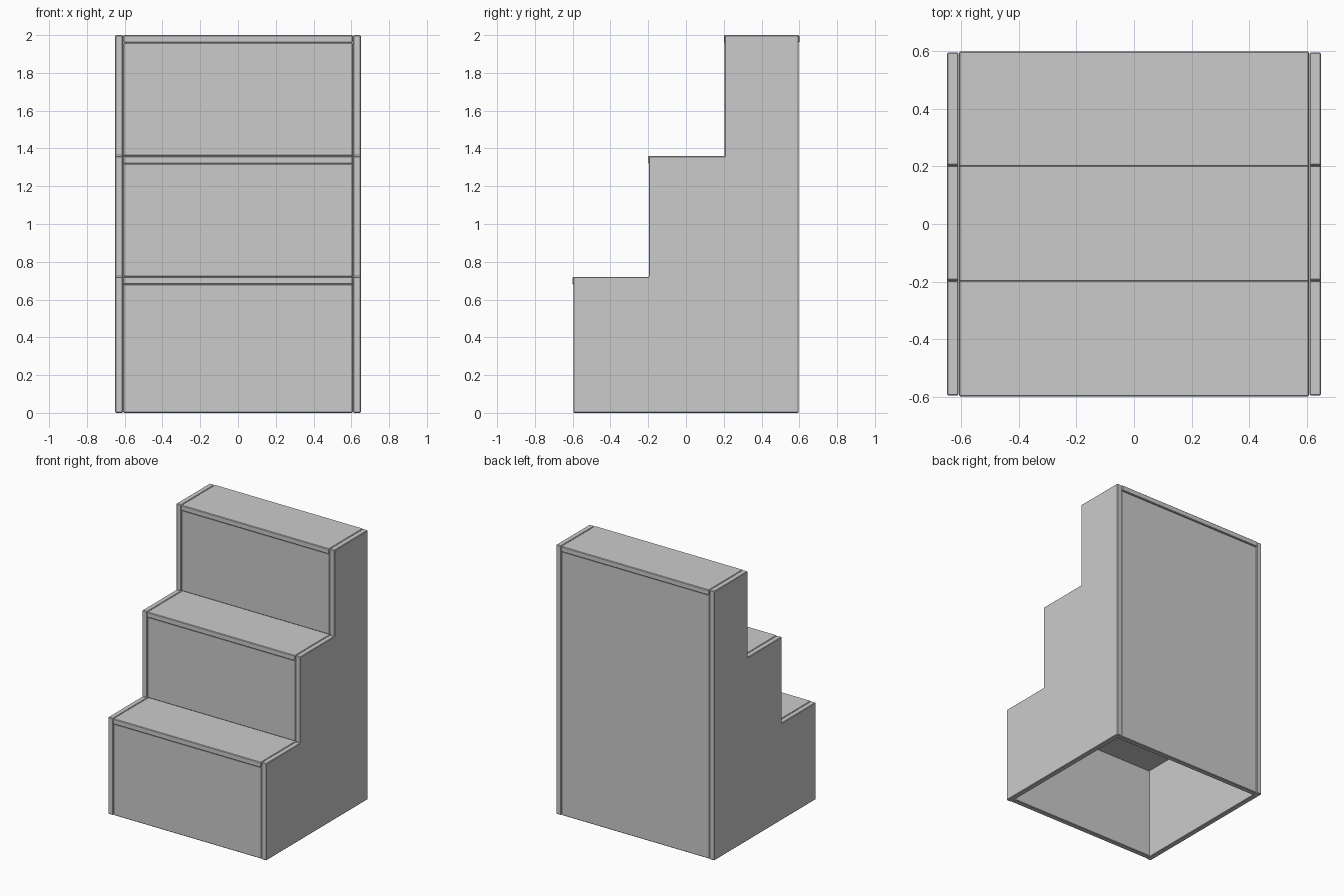
import bpy, bmesh

if "Cube" in bpy.data.objects:
    bpy.data.objects.remove(bpy.data.objects["Cube"])

T = 0.04       # board thickness
W = 0.608      # half width between the side boards
H = 0.65       # half width overall
FRONTS = (-0.6, -0.2, 0.2)
TOPS = (0.72, 1.36, 2.0)


def extrude_x(name, profile, x0, x1):
    """Extrude a (y, z) outline along x and soften its edges."""
    bm = bmesh.new()
    face = bm.faces.new([bm.verts.new((x0, y, z)) for y, z in profile])
    res = bmesh.ops.extrude_face_region(bm, geom=[face])
    verts = [v for v in res["geom"] if isinstance(v, bmesh.types.BMVert)]
    bmesh.ops.translate(bm, verts=verts, vec=(x1 - x0, 0, 0))
    bmesh.ops.recalc_face_normals(bm, faces=bm.faces[:])
    mesh = bpy.data.meshes.new(name)
    bm.to_mesh(mesh)
    bm.free()
    ob = bpy.data.objects.new(name, mesh)
    bpy.context.collection.objects.link(ob)
    bev = ob.modifiers.new("soft_edges", "BEVEL")
    bev.width = 0.004
    bev.segments = 1
    return ob


def board(name, y0, y1, z0, z1):
    return extrude_x(name, [(y0, z0), (y1, z0), (y1, z1), (y0, z1)], -W, W)


# Stepped side boards
outline = [(0.596, 0), (-0.596, 0)]
for i, (y, z) in enumerate(zip(FRONTS, TOPS)):
    outline.append((y + 0.004, z))
    outline.append((FRONTS[i + 1] + 0.004 if i < 2 else 0.596, z))
for name, s in (("left_side", -1), ("right_side", 1)):
    extrude_x(name, outline, s * (H - T), s * H)

# Treads, with a small lip over the risers
for i, (y, z) in enumerate(zip(FRONTS, TOPS)):
    back = FRONTS[i + 1] + 0.01 + T if i < 2 else 0.6
    board(f"tread_{i + 1}", y, back, z - T, z)

# Risers, set slightly behind the side boards
for i, (y, z) in enumerate(zip(FRONTS, TOPS)):
    bottom = TOPS[i - 1] if i else 0
    board(f"riser_{i + 1}", y + 0.008, y + 0.008 + T, bottom, z - T)

# Back panel
board("back_panel", 0.592 - T, 0.592, 0, TOPS[-1] - T)
